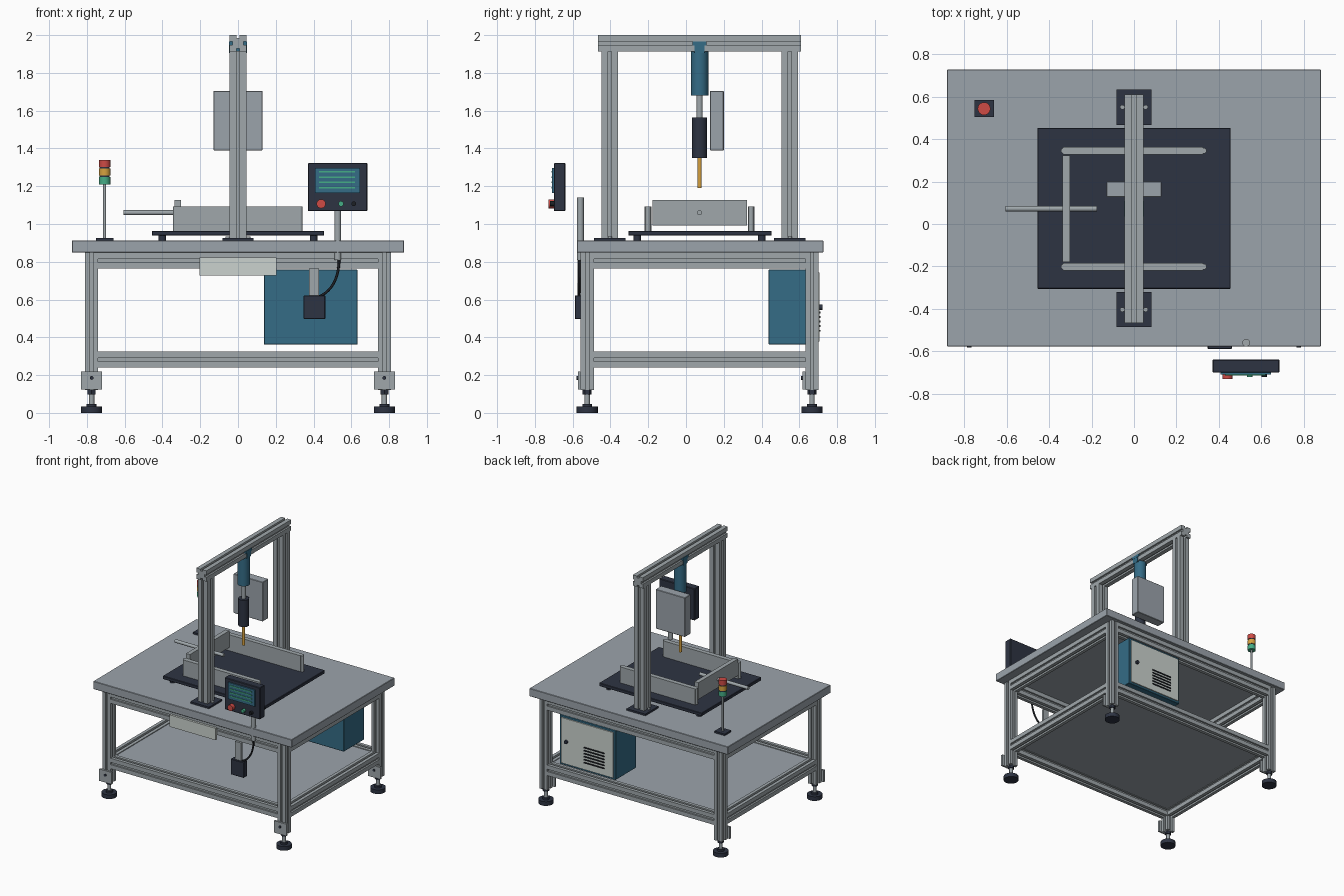
import bpy, bmesh, math
from mathutils import Vector, Matrix

if "Cube" in bpy.data.objects:
    bpy.data.objects.remove(bpy.data.objects["Cube"])


def material(name, rgb):
    m = bpy.data.materials.new(name)
    m.diffuse_color = (*rgb, 1)
    m.use_nodes = True
    m.node_tree.nodes["Principled BSDF"].inputs["Base Color"].default_value = m.diffuse_color
    return m


ALU = material("aluminium", (0.35, 0.39, 0.41))
SHEET = material("sheet_grey", (0.33, 0.37, 0.41))
WHITE = material("off_white", (0.60, 0.65, 0.62))
DARK = material("dark_navy", (0.027, 0.034, 0.055))
BLUE = material("steel_blue", (0.035, 0.15, 0.24))
RED = material("red", (0.62, 0.07, 0.06))
AMBER = material("amber", (0.68, 0.36, 0.05))
GREEN = material("green", (0.06, 0.42, 0.24))
BLACK = material("black", (0.012, 0.014, 0.018))


def finish(name, bm, mat, smooth=False):
    bmesh.ops.recalc_face_normals(bm, faces=bm.faces[:])
    me = bpy.data.meshes.new(name)
    bm.to_mesh(me)
    bm.free()
    me.materials.append(mat)
    ob = bpy.data.objects.new(name, me)
    bpy.context.collection.objects.link(ob)
    if smooth:
        bpy.ops.object.select_all(action='DESELECT')
        ob.select_set(True)
        bpy.context.view_layer.objects.active = ob
        bpy.ops.object.shade_smooth_by_angle(angle=math.radians(35))
    return ob


def box(name, x, y, z, mat, bevel=0):
    """Box from (min, max) ranges."""
    bm = bmesh.new()
    bmesh.ops.create_cube(bm, size=1)
    for v in bm.verts:
        v.co = Vector([(r[0] + r[1]) / 2 + c * (r[1] - r[0]) for r, c in zip((x, y, z), v.co)])
    if bevel:
        bmesh.ops.bevel(bm, geom=bm.edges[:], offset=bevel, segments=1, affect='EDGES')
    return finish(name, bm, mat)


def rod(name, a, b, r, mat, r2=None, sides=24):
    """Cylinder or cone between two points."""
    a, b = Vector(a), Vector(b)
    d = b - a
    rot = d.to_track_quat('Z', 'Y').to_matrix().to_4x4()
    bm = bmesh.new()
    bmesh.ops.create_cone(bm, cap_ends=True, segments=sides, radius1=r,
                          radius2=r if r2 is None else r2, depth=d.length,
                          matrix=Matrix.Translation((a + b) / 2) @ rot)
    return finish(name, bm, mat, sides > 8)


def extrusion(name, axis, start, end, c, w, h, slot=0.018, depth=0.014):
    """Slotted bar along an axis; c, w, h are centre and size in the other two axes."""
    pts = []
    for k in range(4):
        half, other = (w / 2, h / 2) if k % 2 == 0 else (h / 2, w / 2)
        # one side: corner, slot mouth, slot floor, slot mouth
        side = [(-half, -other), (-slot / 2, -other), (-slot / 2, -other + depth),
                (slot / 2, -other + depth), (slot / 2, -other)]
        for u, v in side:
            for _ in range(k):
                u, v = -v, u
            pts.append((u + c[0], v + c[1]))
    put = {'x': lambda u, v, t: (t, u, v), 'y': lambda u, v, t: (u, t, v),
           'z': lambda u, v, t: (u, v, t)}[axis]
    bm = bmesh.new()
    rings = [[bm.verts.new(put(u, v, t)) for u, v in pts] for t in (start, end)]
    n = len(pts)
    for i in range(n):
        j = (i + 1) % n
        bm.faces.new((rings[0][i], rings[0][j], rings[1][j], rings[1][i]))
    for ring in rings:
        bm.faces.new(ring)
    return finish(name, bm, ALU)


MID = 0.072                      # machine axis in y
LX, LY = 0.775, (-0.523, 0.667)  # leg centres

# Table top and lower shelf
box("table_top", (-0.88, 0.88), (-0.577, 0.727), (0.848, 0.912), SHEET, 0.003)
box("lower_shelf", (-0.75, 0.75), (-0.5, 0.644), (0.295, 0.318), SHEET)

# Legs, levelling feet and foot brackets
for sx in (-1, 1):
    for y in LY:
        x = sx * LX
        extrusion("leg", 'z', 0.12, 0.848, (x, y), 0.07, 0.07)
        rod("foot_pad", (x, y, 0), (x, y, 0.033), 0.056, DARK)
        rod("foot_hub", (x, y, 0.033), (x, y, 0.048), 0.026, DARK)
        rod("foot_spindle", (x, y, 0.045), (x, y, 0.12), 0.014, ALU, sides=16)
        rod("foot_nut", (x, y, 0.098), (x, y, 0.12), 0.024, DARK, sides=6)
        box("foot_bracket", (x - 0.055, x + 0.055), (y - 0.05, y - 0.035), (0.125, 0.22), ALU)
        rod("bracket_bolt", (x, y - 0.058, 0.185), (x, y - 0.05, 0.185), 0.01, DARK, sides=12)

# Upper and lower frame rails
for z in (0.282, 0.806):
    for y in LY:
        extrusion("long_rail", 'x', -0.74, 0.74, (y, z), 0.07, 0.084)
    for sx in (-1, 1):
        extrusion("side_rail", 'y', -0.488, 0.632, (sx * LX, z), 0.07, 0.084)

# Gantry
for y in (-0.403, 0.55):
    box("post_base", (-0.083, 0.083), (y - 0.083, y + 0.083), (0.912, 0.926), DARK)
    extrusion("gantry_post", 'z', 0.926, 1.915, (0, y), 0.088, 0.088)
    for s in (-1, 1):
        rod("base_bolt", (0.055 * s, y, 0.926), (0.055 * s, y, 0.934), 0.011, ALU, sides=12)
extrusion("gantry_beam", 'y', -0.465, 0.61, (0, 1.957), 0.088, 0.086)

# Press spindle
box("spindle_clamp", (-0.048, 0.048), (MID - 0.037, MID + 0.037), (1.945, 1.967), BLUE)
box("clamp_web", (-0.047, 0.047), (MID - 0.027, MID + 0.027), (1.905, 1.945), BLUE)
for z0, z1, r, mat, name in ((1.68, 1.915, 0.046, BLUE, "drive_cylinder"),
                             (1.565, 1.68, 0.016, ALU, "drive_rod"),
                             (1.35, 1.565, 0.04, DARK, "tool_body"),
                             (1.19, 1.35, 0.011, AMBER, "tool_tip")):
    rod(name, (0, MID, z0), (0, MID, z1), r, mat)
box("drive_housing", (-0.13, 0.13), (0.127, 0.2), (1.39, 1.705), SHEET, 0.003)

# Work fixture with guide walls and pusher
box("fixture_plate", (-0.455, 0.455), (-0.305, 0.452), (0.938, 0.964), DARK, 0.003)
for s in (-1, 1):
    y = MID + s * 0.273
    box("side_guide", (-0.335, 0.325), (y - 0.018, y + 0.018), (0.964, 1.092), ALU)
    for x in (-0.33, 0.328):
        rod("guide_pin", (x, y, 0.964), (x, y, 1.092), 0.014, ALU, sides=16)
    for x in (-0.4, 0.4):
        rod("fixture_standoff", (x, MID + s * 0.33, 0.91), (x, MID + s * 0.33, 0.94), 0.02, DARK)
box("pusher_wall", (-0.336, -0.302), (MID - 0.25, MID + 0.25), (0.993, 1.127), ALU)
rod("pusher_rod", (-0.605, MID, 1.06), (-0.175, MID, 1.06), 0.013, ALU)

# Signal tower
tx, ty = -0.706, 0.543
box("tower_base", (tx - 0.046, tx + 0.046), (ty - 0.04, ty + 0.04), (0.912, 0.926), DARK)
rod("tower_pole", (tx, ty, 0.92), (tx, ty, 1.21), 0.008, ALU)
for z, mat, name in ((1.21, GREEN, "green_lamp"), (1.256, AMBER, "amber_lamp"), (1.302, RED, "red_lamp")):
    rod(name, (tx, ty, z), (tx, ty, z + 0.038), 0.03, mat)
    if z < 1.3:
        rod("lamp_ring", (tx, ty, z + 0.038), (tx, ty, z + 0.046), 0.027, DARK)

# Control panel, its post and controls
rod("panel_post", (0.528, -0.559, 0.81), (0.528, -0.559, 1.14), 0.018, ALU)
box("control_panel", (0.37, 0.685), (-0.7, -0.638), (1.068, 1.323), DARK, 0.004)
box("screen", (0.407, 0.645), (-0.709, -0.7), (1.165, 1.297), BLUE)
for i in range(4):
    z = 1.276 - 0.0277 * i
    box("screen_line", (0.428, 0.62), (-0.713, -0.709), (z - 0.004, z + 0.004), GREEN)
for x, r, y, mat, name in ((0.44, 0.024, -0.729, RED, "stop_button"),
                           (0.545, 0.014, -0.721, GREEN, "start_button"),
                           (0.613, 0.013, -0.721, BLACK, "mode_button")):
    rod(name, (x, -0.7, 1.107), (x, y, 1.107), r, mat)

# Junction box with bracket and curved cable
box("junction_bracket", (0.376, 0.428), (-0.575, -0.555), (0.61, 0.765), ALU)
box("junction_box", (0.347, 0.462), (-0.588, -0.545), (0.497, 0.622), DARK, 0.003)
cu = bpy.data.curves.new("cable", 'CURVE')
cu.dimensions = '3D'
cu.bevel_depth = 0.007
cu.bevel_resolution = 2
sp = cu.splines.new('BEZIER')
sp.bezier_points.add(1)
for p, co, h in zip(sp.bezier_points, ((0.43, -0.567, 0.615), (0.535, -0.565, 0.815)),
                    ((0.075, 0, 0.035), (0.0, 0, 0.09))):
    p.co = co
    p.handle_left, p.handle_right = Vector(co) - Vector(h), Vector(co) + Vector(h)
cu.materials.append(BLACK)
bpy.context.collection.objects.link(bpy.data.objects.new("cable", cu))

# Front tray panel
box("front_cover", (-0.203, 0.203), (-0.575, -0.558), (0.727, 0.822), WHITE)

# Electrical cabinet with vented door
box("cabinet", (0.137, 0.633), (0.437, 0.697), (0.362, 0.759), BLUE, 0.003)
box("cabinet_door", (0.155, 0.615), (0.697, 0.706), (0.378, 0.742), WHITE)
rod("door_knob", (0.565, 0.706, 0.56), (0.565, 0.722, 0.56), 0.014, DARK)
for i in range(6):
    z = 0.435 + 0.024 * i
    box("vent_slot", (0.23, 0.41), (0.706, 0.711), (z - 0.005, z + 0.005), BLACK)
